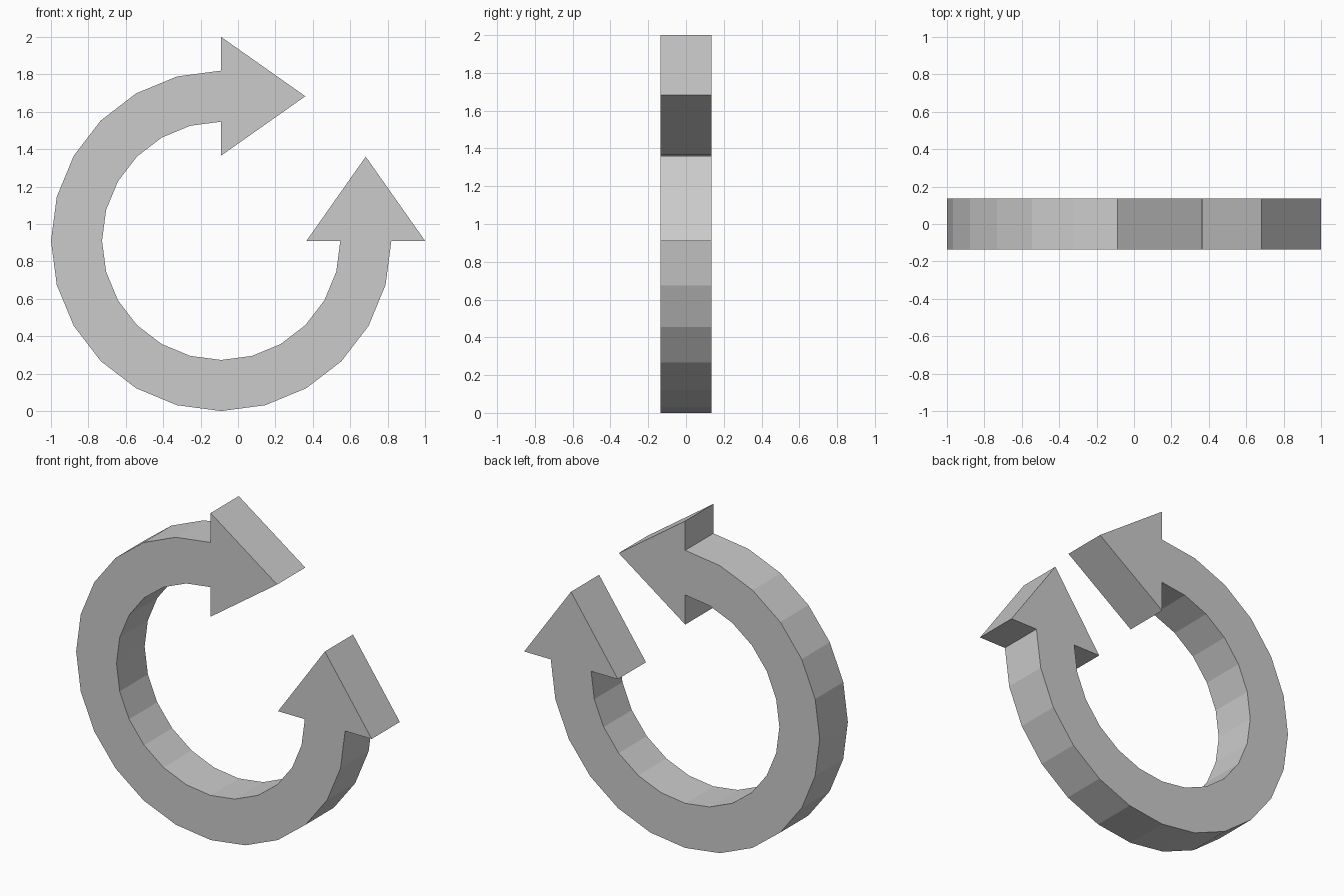
import bpy, bmesh
from math import sin, cos, pi
from mathutils import Vector

if "Cube" in bpy.data.objects:
    bpy.data.objects.remove(bpy.data.objects["Cube"])

CX, CZ = -0.09, 0.91            # ring centre
R_OUT, R_IN = 0.91, 0.637
HALF_Y = 0.136                  # half thickness
STEPS = 18                      # 15-degree segments over 270 degrees
HEAD_MID, HEAD_HALF, HEAD_LEN = 0.773, 0.317, 0.45


def arc(radius):
    # from the top (90 deg) counter-clockwise to the right side (360 deg)
    return [(radius * cos(a), radius * sin(a))
            for a in (pi / 2 + 1.5 * pi * i / STEPS for i in range(STEPS + 1))]


# Outline: outer arc, right head, inner arc back, top head
lo, hi = HEAD_MID - HEAD_HALF, HEAD_MID + HEAD_HALF
right_head = [(hi, 0), (HEAD_MID, HEAD_LEN), (lo, 0)]
top_head = [(0, lo), (HEAD_LEN, HEAD_MID), (0, hi)]
outline = arc(R_OUT) + right_head + arc(R_IN)[::-1] + top_head

# Extrude the outline through the thickness
bm = bmesh.new()
face = bm.faces.new([bm.verts.new((CX + x, -HALF_Y, CZ + z)) for x, z in outline])
result = bmesh.ops.extrude_face_region(bm, geom=[face], use_keep_orig=True)
moved = [v for v in result["geom"] if isinstance(v, bmesh.types.BMVert)]
bmesh.ops.translate(bm, verts=moved, vec=Vector((0, 2 * HALF_Y, 0)))
bmesh.ops.recalc_face_normals(bm, faces=bm.faces[:])

mesh = bpy.data.meshes.new("double_headed_ring_arrow")
bm.to_mesh(mesh)
bm.free()
bpy.context.collection.objects.link(bpy.data.objects.new("double_headed_ring_arrow", mesh))
